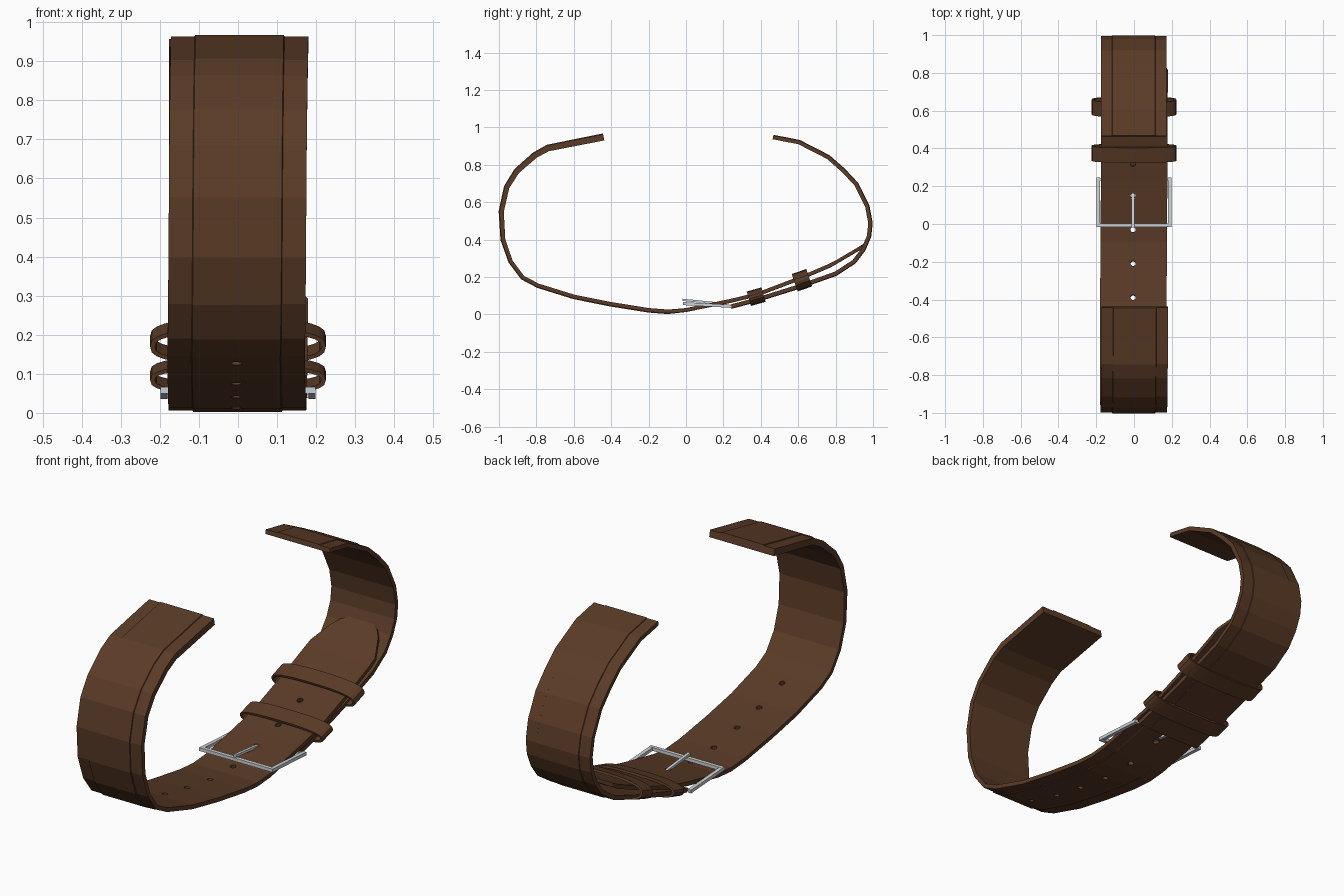
import bpy, bmesh, math
from mathutils import Vector, Matrix

if "Cube" in bpy.data.objects:
    bpy.data.objects.remove(bpy.data.objects["Cube"])


def material(name, rgb):
    m = bpy.data.materials.new(name)
    m.diffuse_color = (*rgb, 1)
    m.use_nodes = True
    m.node_tree.nodes["Principled BSDF"].inputs["Base Color"].default_value = m.diffuse_color
    return m


LEATHER = material("brown leather", (0.105, 0.044, 0.020))
STEEL = material("polished steel", (0.60, 0.64, 0.67))


def finish(name, bm, mat):
    bmesh.ops.recalc_face_normals(bm, faces=bm.faces[:])
    me = bpy.data.meshes.new(name)
    bm.to_mesh(me)
    bm.free()
    me.materials.append(mat)
    ob = bpy.data.objects.new(name, me)
    bpy.context.collection.objects.link(ob)
    return ob


def skin(bm, rings, closed=False):
    """Join equal rings of points into a tube, capped unless closed."""
    vs = [[bm.verts.new(p) for p in r] for r in rings]
    n, k = len(vs[0]), len(vs)
    for i in range(k if closed else k - 1):
        a, b = vs[i], vs[(i + 1) % k]
        for j in range(n):
            bm.faces.new((a[j], a[(j + 1) % n], b[(j + 1) % n], b[j]))
    if not closed:
        bm.faces.new(vs[0])
        bm.faces.new(vs[-1])


def strap(name, path, side):
    """Sweep a flat section; path rows are y, z, half width, thickness, pad, x offset."""
    rings = []
    for i, (y, z, w, t, pad, x0) in enumerate(path):
        a, b = path[max(i - 1, 0)], path[min(i + 1, len(path) - 1)]
        d = Vector((0, b[0] - a[0], b[1] - a[1])).normalized()
        out = Vector((0, -d.z, d.y)) * side
        c = Vector((x0, y, z))
        h, p = t / 2, min(0.113, w * 0.65)
        # flat inside, outside with a slightly raised centre panel
        sec = [(-w, -h), (w, -h), (w, h), (p + .002, h), (p, h + pad),
               (-p, h + pad), (-p - .002, h), (-w, h)]
        rings.append([c + Vector((x, 0, 0)) + out * n for x, n in sec])
    bm = bmesh.new()
    skin(bm, rings)
    return finish(name, bm, LEATHER)


# Long strap with punched holes and a pointed tip
LONG = [(-.44, .947), (-.738, .888), (-.807, .85), (-.904, .765), (-.957, .68),
        (-.986, .55), (-.977, .40), (-.936, .283), (-.872, .198), (-.79, .155),
        (-.6, .096), (-.406, .057), (-.2, .024), (-.096, .016), (0, .024),
        (.235, .072), (.38, .107), (.62, .198), (.77, .262)]
rows = []
for i, (y, z) in enumerate(LONG):
    x0 = (.004 - .001 * i) if i < 9 else -.005 + .0009 * (i - 9)
    rows.append((y, z, .176, max(.020, .034 - .002 * i), .004 if y < 0 else .001, x0))
for y, z, w in [(.81, .284, .174), (.90, .337, .128), (.938, .360, .095), (.952, .369, .06)]:
    rows.append((y, z, w, .018, .001, .005))
long_strap = strap("long_strap", rows, -1)

# Hole punches, each square to the strap
bm = bmesh.new()
for y in (-.74, -.56, -.39, -.21, -.03, .15, .32, .49):
    a, b = next((Vector(p), Vector(q)) for p, q in zip(LONG[8:], LONG[9:]) if p[0] <= y < q[0])
    z = a.y + (b.y - a.y) * (y - a.x) / (b.x - a.x)
    tilt = math.atan2(b.y - a.y, b.x - a.x)
    bmesh.ops.create_cone(bm, cap_ends=True, segments=12, radius1=.014, radius2=.014, depth=.08,
                          matrix=Matrix.Translation((-.005, y, z)) @ Matrix.Rotation(tilt, 4, 'X'))
punch = finish("hole_cutter", bm, LEATHER)
mod = long_strap.modifiers.new("holes", 'BOOLEAN')
mod.operation, mod.solver, mod.object = 'DIFFERENCE', 'EXACT', punch
bpy.context.view_layer.objects.active = long_strap
bpy.ops.object.modifier_apply(modifier="holes")
bpy.data.objects.remove(punch)

# Short strap carrying the buckle
SHORT = [(.465, .947), (.604, .92), (.76, .84), (.84, .77), (.91, .695), (.968, .578),
         (.985, .487), (.977, .417), (.947, .348), (.898, .283), (.80, .219),
         (.62, .155), (.38, .08), (.24, .043)]
strap("short_strap", [(y, z, .174, .021, .003, -.002) for y, z in SHORT], 1)


# Keeper loops around both straps
def keeper(name, y, z, tilt, height):
    frame = Matrix.Translation((0, y, z)) @ Matrix.Rotation(tilt, 4, 'X')
    rings, n, half = [], 28, .041
    for i in range(n):
        a = 2 * math.pi * i / n
        c, s = math.cos(a), math.sin(a)
        u = math.copysign(abs(c) ** .75, c)
        v = math.copysign(abs(s) ** .75, s)
        ring = []
        for inset, l in ((0, -half), (0, half), (.012, half), (.012, -half)):
            ring.append(frame @ Vector((u * (.225 - inset), l, v * (height - inset))))
        rings.append(ring)
    bm = bmesh.new()
    skin(bm, rings, closed=True)
    finish(name, bm, LEATHER)


keeper("fixed_keeper", .375, .095, .28, .040)
keeper("sliding_keeper", .62, .183, .33, .049)


# Buckle frame, spring pin and prong
def bar(bm, p, q, w, h):
    p, q = Vector(p), Vector(q)
    d = (q - p).normalized()
    side = d.cross(Vector((0, 0, 1))).normalized()
    up = side.cross(d)
    skin(bm, [[e + side * w * i + up * h * j for i, j in ((-.5, -.5), (.5, -.5), (.5, .5), (-.5, .5))]
              for e in (p, q)])


bm = bmesh.new()
for s in (-1, 1):
    bar(bm, (s * .190, -.015, .058), (s * .190, .245, .043), .018, .016)
bar(bm, (-.199, -.007, .058), (.199, -.007, .058), .018, .016)
finish("buckle_frame", bm, STEEL)

bm = bmesh.new()
bar(bm, (-.19, .236, .043), (.19, .236, .043), .010, .010)
finish("buckle_pin", bm, STEEL)

bm = bmesh.new()
bar(bm, (-.005, -.018, .078), (-.005, .15, .061), .014, .012)
bar(bm, (-.005, .14, .062), (-.005, .24, .044), .014, .012)
finish("buckle_prong", bm, STEEL)
